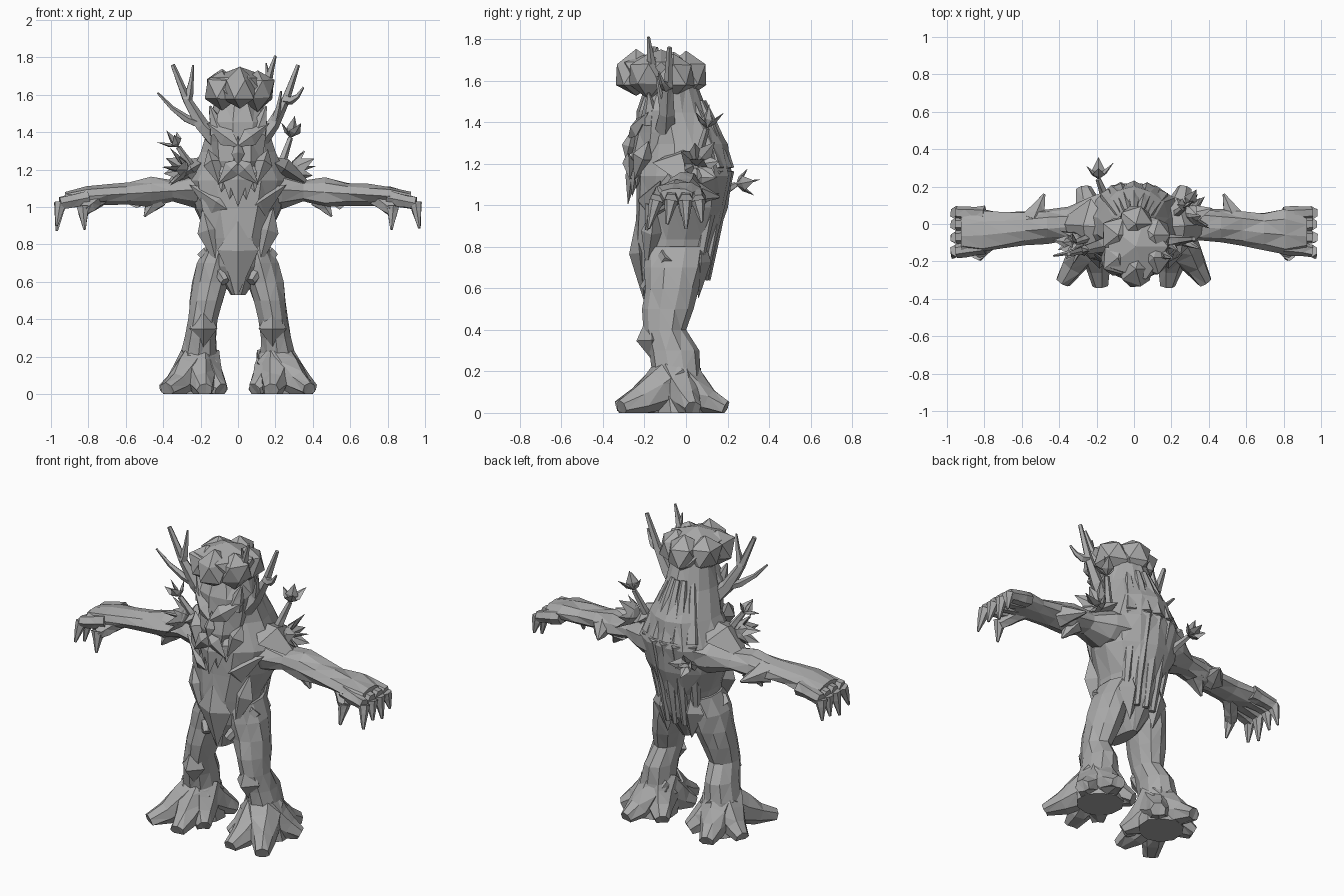
import bpy
import bmesh
import math
import random
from mathutils import Vector

rng = random.Random(7)
cube = bpy.data.objects.get("Cube")
if cube:
    bpy.data.objects.remove(cube, do_unlink=True)

GREY = (.4, .4, .4, 1)
bark = bpy.data.materials.new("bark_grey")
bark.use_nodes = True
bark.diffuse_color = GREY
shader = next(node for node in bark.node_tree.nodes if node.type == 'BSDF_PRINCIPLED')
shader.inputs["Base Color"].default_value = GREY
shader.inputs["Roughness"].default_value = .8

X, Y, Z = Vector((1, 0, 0)), Vector((0, 1, 0)), Vector((0, 0, 1))


def finish(name, bm, mirror=1):
    """Turn a bmesh into a flat shaded object, mirrored across x if asked."""
    for vert in bm.verts:
        vert.co.x *= mirror
        vert.co.z = max(vert.co.z, 0)
    bmesh.ops.triangulate(bm, faces=bm.faces[:])
    bmesh.ops.recalc_face_normals(bm, faces=bm.faces[:])
    mesh = bpy.data.meshes.new(name)
    bm.to_mesh(mesh)
    bm.free()
    mesh.materials.append(bark)
    obj = bpy.data.objects.new(name, mesh)
    bpy.context.collection.objects.link(obj)


def single(name, build):
    bm = bmesh.new()
    build(bm)
    finish(name, bm)


def paired(name, build):
    for side, mirror in (("left_", 1), ("right_", -1)):
        bm = bmesh.new()
        build(bm)
        finish(side + name, bm, mirror)


def loft(bm, rings, sides, jitter):
    """Skin rings given as (center, first axis, second axis)."""
    loops = []
    for center, first, second in rings:
        loop = []
        for k in range(sides):
            angle = math.tau * (k + .5) / sides
            grow = 1 + rng.uniform(-jitter, jitter)
            loop.append(bm.verts.new(
                center + (first * math.cos(angle) + second * math.sin(angle)) * grow))
        loops.append(loop)
    for lower, upper in zip(loops, loops[1:]):
        for k in range(sides):
            n = (k + 1) % sides
            bm.faces.new((lower[k], lower[n], upper[n], upper[k]))
    bm.faces.new(loops[0])
    bm.faces.new(loops[-1])


def column(bm, bottom, top, widths, fronts, backs, foot_x=0, lean=0, sides=10):
    """Upright loft of evenly spaced level rings."""
    rings = []
    for i, (width, front, back) in enumerate(zip(widths, fronts, backs)):
        t = i / (len(widths) - 1)
        center = Vector((foot_x + lean * t * t, (front + back) / 2, bottom + (top - bottom) * t))
        rings.append((center, X * width, Y * (back - front) / 2))
    loft(bm, rings, sides, .06)


def spike(bm, base, tip, radius, bend=0, blunt=.1, sides=6):
    """Tapered, bowed horn; returns the points along its middle."""
    base, tip = Vector(base), Vector(tip)
    steps = [i / 3 for i in range(4)]
    path = [base.lerp(tip, t) + Z * bend * math.sin(math.pi * t) for t in steps]
    rings = []
    for i, (t, center) in enumerate(zip(steps, path)):
        along = (path[min(i + 1, 3)] - path[max(i - 1, 0)]).normalized()
        first = along.cross(Z if abs(along.y) > .8 else Y).normalized()
        size = radius * (1 - t + blunt * t)
        rings.append((center, first * size, along.cross(first) * size))
    loft(bm, rings, sides, .1)
    return path


def kite(bm, start, end, width, bulge, facing=Y):
    """Ridged diamond chip, used for plates and leaves."""
    start, end = Vector(start), Vector(end)
    along = (end - start).normalized()
    side = along.cross(facing).normalized()
    ridge = side.cross(along) * bulge
    middle = start.lerp(end, .4)
    corners = (start, end, middle + side * width, middle - side * width,
               middle + ridge, middle - ridge)
    bmesh.ops.convex_hull(bm, input=[bm.verts.new(corner) for corner in corners])


# Trunk with a hunched back
def trunk(bm):
    column(bm, .53, 1.6,
           widths=(.04, .14, .17, .23, .27, .2, .15, .12),
           fronts=(-.2, -.24, -.25, -.24, -.23, -.21, -.2, -.18),
           backs=(.02, .11, .15, .2, .22, .19, .1, .05), sides=14)


# Long bark ridges running down the back
def back_ridges(bm):
    for offset in (-2, -1, 0, 1, 2):
        x = offset * .07
        inset = x * x * 2.5
        crest = (x, .19 - inset, 1.17)
        spike(bm, crest, (x * .5, .08 - inset, 1.5), .045, bend=.02, blunt=.4)
        spike(bm, crest, (x * .8, .1 - inset, .64), .045, blunt=.4)


def belly_plate(bm):
    kite(bm, (0, -.24, .93), (0, -.2, .53), width=.11, bulge=.05)


def chest_plates(bm):
    kite(bm, (0, -.21, .95), (.26, -.12, 1.12), width=.08, bulge=.06)
    kite(bm, (.19, -.15, 1), (.11, -.19, .68), width=.06, bulge=.05)


single("trunk", trunk)
single("back_ridges", back_ridges)
single("belly_plate", belly_plate)
paired("chest_plates", chest_plates)


# Head and face
def head(bm):
    column(bm, 1.14, 1.56, widths=(.09, .14, .15, .16, .1),
           fronts=(-.25, -.27, -.25, -.24, -.2), backs=(0, 0, 0, 0, 0), sides=9)


def nose(bm):
    kite(bm, (0, -.29, 1.22), (0, -.25, 1.38), width=.035, bulge=.035)


def brow(bm):
    kite(bm, (-.01, -.28, 1.32), (.17, -.18, 1.45), width=.05, bulge=.03)
    spike(bm, (.1, -.17, 1.4), (.15, -.18, 1.54), .06)


def cheek(bm):
    kite(bm, (.16, -.18, 1.31), (.1, -.25, 1.12), width=.05, bulge=.05)


def moustache(bm):
    kite(bm, (-.02, -.28, 1.26), (.11, -.27, 1.12), width=.05, bulge=.03)


def beard(bm):
    for offset in (-2, -1, 0, 1, 2):
        spread = abs(offset)
        y = -.28 + spread * .02
        kite(bm, (offset * .03, y + .03, 1.24), (offset * .045, y, 1 + spread * .04),
             width=.055, bulge=.03)


single("head", head)
single("nose", nose)
single("beard", beard)
paired("brow", brow)
paired("cheek", cheek)
paired("moustache", moustache)


# Leafy crown: a broad rough core ringed by faceted lumps
def leafy_crown(bm):
    lumps = [((.01, -.12, 1.64), (.19, .2, .11))]
    for k in range(6):
        angle = math.tau * (k + .5) / 6
        center = (.01 + .11 * math.cos(angle), -.12 + .12 * math.sin(angle), 1.63)
        lumps.append((center, (.1, .11, .11)))
    for center, size in lumps:
        for vert in bmesh.ops.create_icosphere(bm, subdivisions=1, radius=1)["verts"]:
            rough = rng.uniform(.88, 1.12)
            vert.co = Vector(c + n * s * rough for c, n, s in zip(center, vert.co, size))


single("leafy_crown", leafy_crown)


# Antlers: the first tip ends the main stem, the others fork from it
def antler(name, base, tips, radius, bend):
    bm = bmesh.new()
    stem = spike(bm, base, tips[0], radius, bend, blunt=.25, sides=5)
    for fork, tip in zip(stem[1:], tips[1:]):
        spike(bm, fork, tip, radius * .6, bend / 2, blunt=.2, sides=5)
    finish(name, bm)


antler("left_antler", (.12, -.1, 1.36),
       [(.32, -.08, 1.76), (.23, -.14, 1.62), (.35, -.13, 1.64)], .05, -.06)
antler("right_antler", (-.12, -.1, 1.36),
       [(-.35, -.16, 1.76), (-.43, -.17, 1.61), (-.24, -.14, 1.76)], .05, -.06)
antler("crown_twig", (.14, -.16, 1.62), [(.2, -.18, 1.81), (.15, -.18, 1.77)], .03, 0)


# Leaf sprigs: a stalk ending in a fan of leaves
def sprig(name, base, tip, outward, count, length, radius=.025):
    bm = bmesh.new()
    spike(bm, base, tip, radius, blunt=.6, sides=5)
    tip, outward = Vector(tip), Vector(outward).normalized()
    across = outward.cross(Y + Z * .3).normalized()
    over = outward.cross(across)
    kite(bm, tip, tip + outward * length, length * .3, length * .1, Z + Y * .4)
    for k in range(count):
        angle = math.tau * k / count
        way = outward + (across * math.cos(angle) + over * math.sin(angle)) * .9
        end = tip + way.normalized() * length * rng.uniform(.8, 1.1)
        kite(bm, tip, end, length * .3, length * .1, outward)
    finish(name, bm)


sprig("left_shoulder_leaves", (.2, .03, 1.15), (.27, .04, 1.19), (1, .3, .2), 7, .16, .06)
sprig("right_shoulder_leaves", (-.2, -.03, 1.15), (-.26, -.08, 1.2), (-1, -.4, .1), 7, .16, .06)
sprig("left_shoulder_twig", (.22, .05, 1.2), (.28, .1, 1.37), (.2, .1, 1), 3, .12)
sprig("right_shoulder_twig", (-.24, -.07, 1.2), (-.32, -.1, 1.32), (-.7, 0, 1), 3, .11)
sprig("back_twig", (-.15, .14, 1.04), (-.19, .24, 1.1), (0, 1, .2), 4, .12)


# Arms with shoulder caps and elbow thorns, then clawed hands
def arm(bm):
    depths = (.16, .13, .09, .09, .09, .1, .12, .09)
    heights = (.13, .1, .06, .08, .06, .055, .055, .03)
    rings = []
    for i, (depth, height) in enumerate(zip(depths, heights)):
        center = Vector((.12 + .115 * i, .02 - .01 * i, 1.1 - .007 * i))
        rings.append((center, Y * depth, Z * height))
    loft(bm, rings, 9, .12)
    spike(bm, (.54, .02, 1.06), (.48, .16, 1.04), .07)
    spike(bm, (.44, 0, 1.04), (.5, -.02, .95), .06)


def shoulder_cap(bm):
    kite(bm, (.12, -.02, 1.28), (.42, 0, 1.09), width=.15, bulge=.06, facing=Z)


def fingers(bm):
    for y in (-.12, -.06, 0, .05):
        knuckle = (.95, y * 1.2, 1.02)
        spike(bm, (.8, y, 1.05), knuckle, .045, blunt=.8)
        spike(bm, knuckle, (.97, y * 1.5, rng.uniform(.87, .92)), .036, blunt=.2)
    spike(bm, (.74, -.06, 1.05), (.83, -.16, .98), .05, blunt=.7)
    spike(bm, (.83, -.16, 1), (.82, -.19, .88), .036, blunt=.2)


paired("arm", arm)
paired("shoulder_cap", shoulder_cap)
paired("fingers", fingers)


# Legs with knotted knees, hip folds and root toes
def leg(bm):
    column(bm, 0, .8, foot_x=.22, lean=-.13,
           widths=(.13, .12, .1, .085, .08, .09, .1, .1, .08),
           fronts=(-.16, -.17, -.16, -.18, -.2, -.21, -.2, -.2, -.2),
           backs=(.1, .08, .07, .06, 0, .03, .06, .08, .1))


def knee(bm):
    kite(bm, (.185, -.16, .25), (.185, -.17, .5), width=.075, bulge=.075)


def hip_folds(bm):
    spike(bm, (.17, -.08, .76), (.07, -.2, .6), .05, blunt=.5)
    kite(bm, (.1, .08, .85), (.08, .06, .55), width=.08, bulge=.05)


def root_toes(bm):
    for x, y in ((.38, -.31), (.18, -.33), (.4, .03), (.27, .19), (.09, .1), (.09, -.2)):
        spike(bm, (.21, -.05, .17), (x, y, .02), .12, bend=-.02, blunt=.35, sides=7)


paired("leg", leg)
paired("knee", knee)
paired("hip_folds", hip_folds)
paired("root_toes", root_toes)
